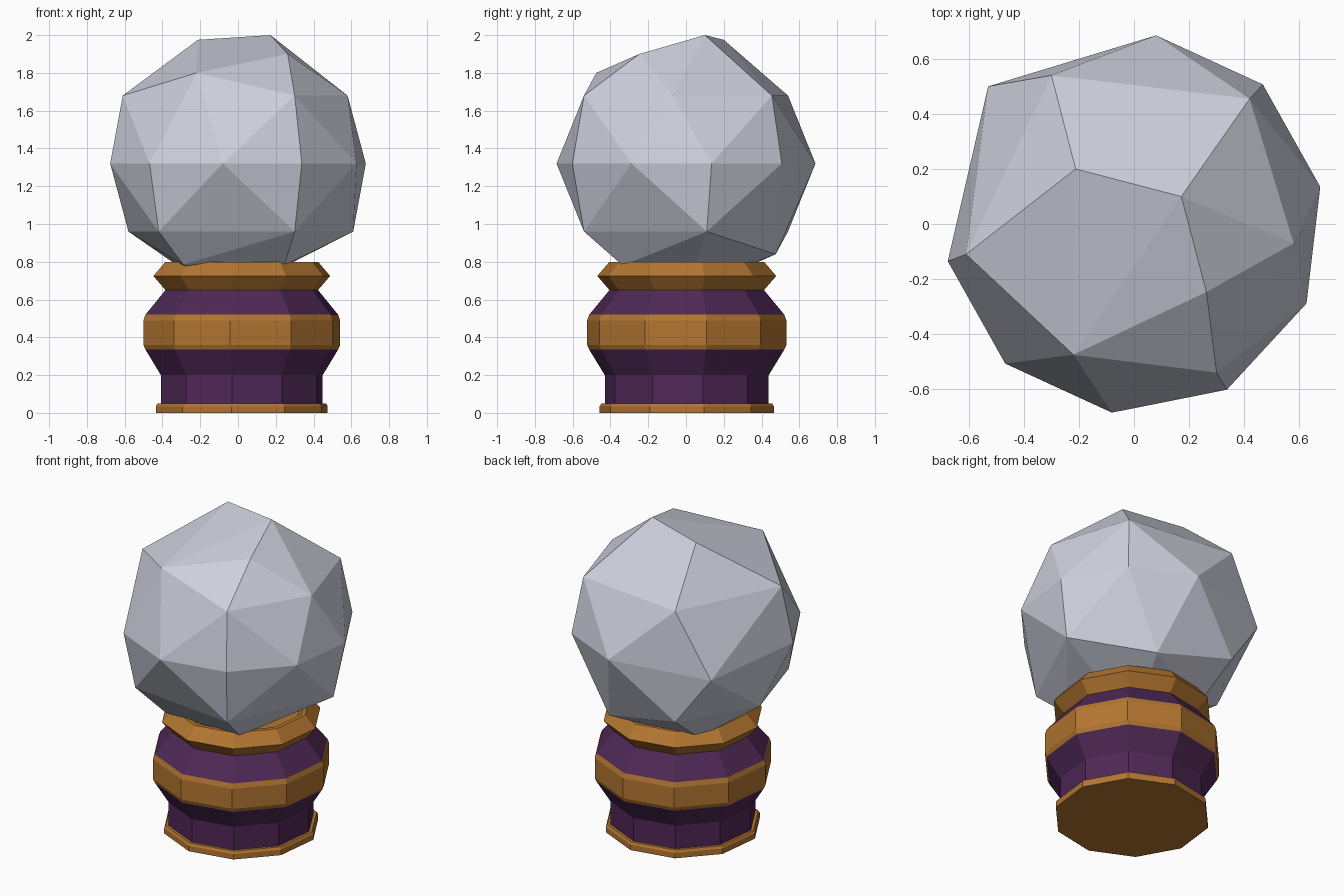
import bpy, bmesh
from math import sin, cos, radians
from mathutils import Vector

cube = bpy.data.objects.get("Cube")
if cube:
    bpy.data.objects.remove(cube, do_unlink=True)


def make_material(name, color):
    mat = bpy.data.materials.new(name)
    mat.use_nodes = True
    mat.diffuse_color = (*color, 1)
    mat.node_tree.nodes["Principled BSDF"].inputs["Base Color"].default_value = (*color, 1)
    return mat


def finish(bm, name, materials):
    bmesh.ops.recalc_face_normals(bm, faces=bm.faces[:])
    mesh = bpy.data.meshes.new(name)
    bm.to_mesh(mesh)
    bm.free()
    for mat in materials:
        mesh.materials.append(mat)
    obj = bpy.data.objects.new(name, mesh)
    bpy.context.collection.objects.link(obj)
    return obj


gray = make_material("pale gray glass", (0.61, 0.63, 0.72))
gold = make_material("dark gold", (0.45, 0.18, 0.03))
purple = make_material("deep purple", (0.078, 0.021, 0.092))

TURN = 11.3   # shared rotation of the ball and the stand
STEP = 36


# Faceted ball: hull of an equator ring, mirrored rings and caps
def build_ball():
    center = Vector((0, 0, 1.32))
    points = []
    for k in range(10):
        if k not in (3, 4):
            a = radians(TURN + STEP * k)
            points.append(Vector((0.69 * cos(a), 0.69 * sin(a), 0)))
    # corner that replaces two ring points at the back
    points.append(Vector((-0.53, 0.50, -0.045)))
    # corners repeated through the centre
    mirrored = [(0.42, 0.455, 0.36), (-0.30, 0.54, 0.36), (-0.61, -0.11, 0.36),
                (0.30, -0.54, 0.36), (0.58, -0.07, 0.36), (-0.22, -0.475, 0.48),
                (0.263, -0.247, 0.58)]
    for p in mirrored:
        points += [Vector(p), -Vector(p)]
    # crown and underside
    for p in [(0.172, 0.10, 0.68), (-0.212, 0.20, 0.655),
              (0.245, -0.335, -0.54), (-0.29, -0.33, -0.535), (0, 0, -0.67)]:
        points.append(Vector(p))
    bm = bmesh.new()
    for p in points:
        bm.verts.new(p + center)
    bmesh.ops.convex_hull(bm, input=bm.verts[:])
    return finish(bm, "faceted_ball", [gray])


# Ten-sided turned stand: (radius, height, colour of the band above)
def build_stand():
    GOLD, PURPLE = 0, 1
    profile = [(0.464, 0.0, GOLD), (0.464, 0.035, GOLD), (0.455, 0.05, GOLD),
               (0.437, 0.05, PURPLE), (0.437, 0.2, PURPLE),
               (0.52, 0.335, GOLD), (0.531, 0.36, GOLD), (0.531, 0.49, GOLD),
               (0.52, 0.52, PURPLE), (0.412, 0.65, GOLD), (0.477, 0.725, GOLD),
               (0.412, 0.8, GOLD), (0.385, 0.8, GOLD), (0.36, 0.77, GOLD)]
    bm = bmesh.new()
    rings = []
    for r, z, _ in profile:
        angles = [radians(TURN + STEP * k) for k in range(10)]
        rings.append([bm.verts.new((0.02 + r * cos(a), 0.004 + r * sin(a), z)) for a in angles])
    for i in range(len(rings) - 1):
        low, high = rings[i], rings[i + 1]
        for k in range(10):
            n = (k + 1) % 10
            face = bm.faces.new((low[k], low[n], high[n], high[k]))
            face.material_index = profile[i][2]
    bm.faces.new(rings[0][::-1])
    bm.faces.new(rings[-1])
    return finish(bm, "turned_stand", [gold, purple])


build_ball()
build_stand()
